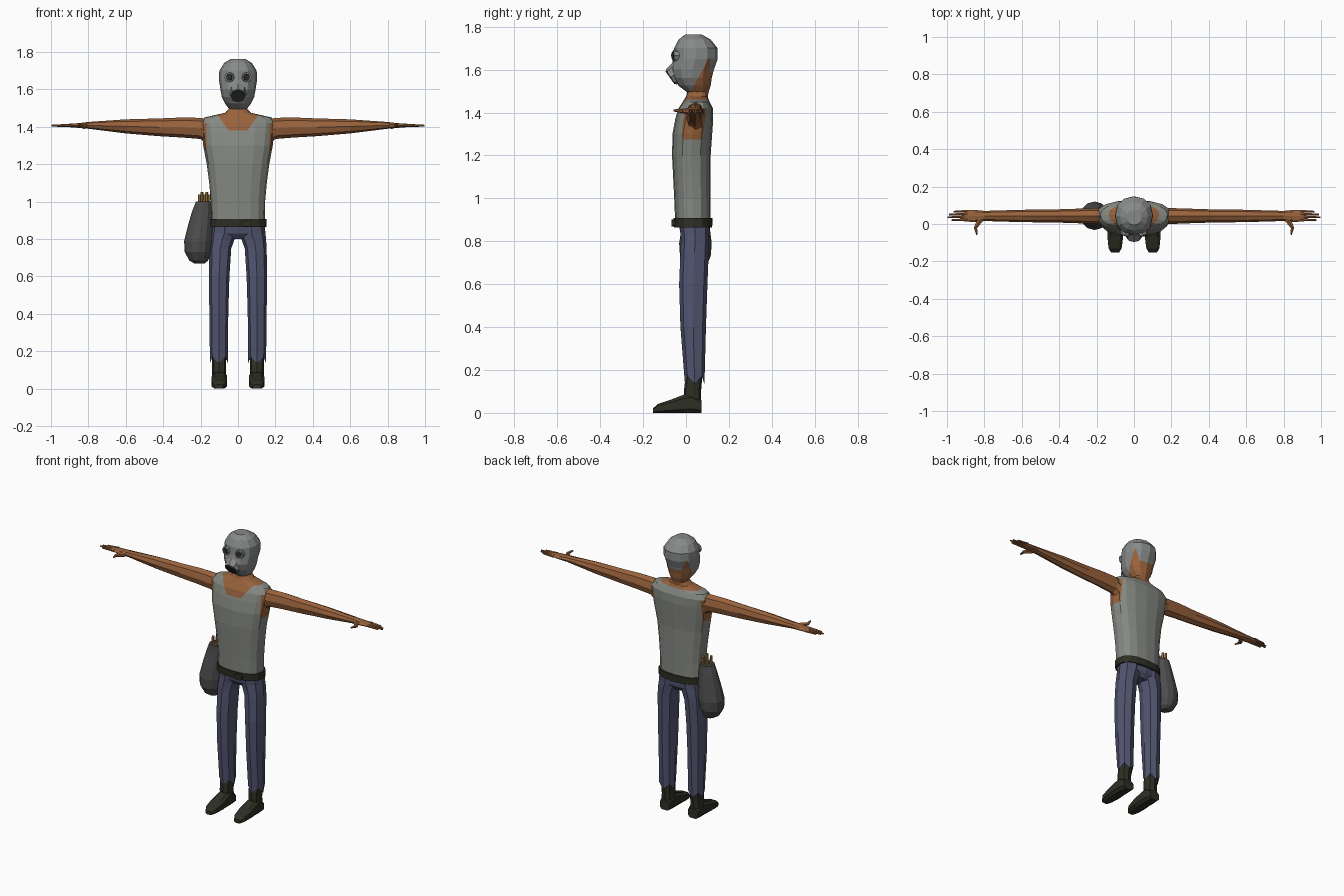
import bpy, bmesh, math
from mathutils import Vector, Matrix

if "Cube" in bpy.data.objects:
    bpy.data.objects.remove(bpy.data.objects["Cube"])


def mat(name, r, g, b):
    m = bpy.data.materials.new(name)
    lin = [((c / 255 + 0.055) / 1.055) ** 2.4 for c in (r, g, b)]
    m.diffuse_color = (*lin, 1)
    m.use_nodes = True
    m.node_tree.nodes["Principled BSDF"].inputs["Base Color"].default_value = m.diffuse_color
    return m


SKIN = mat("skin", 152, 98, 60)
MASK = mat("mask_grey", 134, 138, 136)
SHIRT = mat("shirt_grey", 134, 137, 131)
DENIM = mat("denim", 82, 85, 112)
LEATHER = mat("dark_leather", 46, 47, 36)
BAG = mat("bag_grey", 76, 76, 78)
WOOD = mat("wood", 176, 134, 72)
DARK = mat("dark_glass", 46, 47, 46)


def finish(name, bm, mats):
    bmesh.ops.recalc_face_normals(bm, faces=bm.faces[:])
    me = bpy.data.meshes.new(name)
    bm.to_mesh(me)
    bm.free()
    for m in mats:
        me.materials.append(m)
    ob = bpy.data.objects.new(name, me)
    bpy.context.collection.objects.link(ob)
    return ob


def loft(axis, sections, n=8, p=2.0, phase=0.0, side=1):
    """Sections are (position along axis, a0, a1, b0, b1); side=-1 mirrors in x."""
    angs = [(i + phase) * 2 * math.pi / n for i in range(n)]
    pw = lambda v: math.copysign(abs(v) ** (2 / p), v) if abs(v) > 1e-6 else 0
    unit = [(pw(math.cos(t)), pw(math.sin(t))) for t in angs]
    ma, mb = max(u[0] for u in unit), max(u[1] for u in unit)
    bm = bmesh.new()
    rings = []
    for t, a0, a1, b0, b1 in sections:
        ring = []
        for u, v in unit:
            a = (a0 + a1) / 2 + u / ma * (a1 - a0) / 2
            b = (b0 + b1) / 2 + v / mb * (b1 - b0) / 2
            x, y, z = {"x": (t, a, b), "y": (a, t, b), "z": (a, b, t)}[axis]
            ring.append(bm.verts.new((x * side, y, z)))
        rings.append(ring)
    for r, s in zip(rings, rings[1:]):
        for i in range(n):
            j = (i + 1) % n
            bm.faces.new((r[i], r[j], s[j], s[i]))
    bm.faces.new(rings[0])
    bm.faces.new(rings[-1])
    return bm


def rod(name, start, end, r1, r2, n, m):
    a, b = Vector(start), Vector(end)
    bm = bmesh.new()
    rot = (b - a).to_track_quat("Z", "Y").to_matrix().to_4x4()
    bmesh.ops.create_cone(bm, cap_ends=True, segments=n, radius1=r1, radius2=r2,
                          depth=(b - a).length, matrix=Matrix.Translation((a + b) / 2) @ rot)
    return finish(name, bm, [m])


def cut(bm, co, no):
    bmesh.ops.bisect_plane(bm, geom=bm.verts[:] + bm.edges[:] + bm.faces[:],
                           plane_co=co, plane_no=no, dist=1e-5)


def paint(bm, rule):
    for f in bm.faces:
        if rule(f.calc_center_median()):
            f.material_index = 1


# Torso: sleeveless shirt with skin at the neckline and armholes
bm = loft("z", [(z, -x, x, y0, y1) for z, x, y0, y1 in (
    (.88, .143, -.05, .115), (1.0, .145, -.055, .115), (1.1, .154, -.06, .115),
    (1.2, .167, -.065, .115), (1.3, .186, -.063, .122), (1.37, .193, -.05, .127),
    (1.42, .2, -.035, .125), (1.45, .18, -.015, .11), (1.475, .07, 0, .1),
    (1.5, .045, .01, .1))], n=16, p=2.5)
for s in (1, -1):
    cut(bm, (s * .168, 0, 0), (1, 0, 0))
    cut(bm, (s * .05, 0, 1.38), (-s * 1.4, 0, 1))
cut(bm, (0, 0, 1.38), (0, 0, 1))
cut(bm, (0, 0, 1.275), (0, 0, 1))
cut(bm, (0, 0, 1.46), (0, 0, 1))


def torso_skin(c):
    neckline = c.y < .03 and c.z > 1.38 + max(0, abs(c.x) - .05) * 1.4
    armhole = abs(c.x) > .168 and 1.275 < c.z < 1.4
    return neckline or armhole or c.z > 1.46


paint(bm, torso_skin)
finish("torso", bm, [SHIRT, SKIN])

# Head: mask and hood with a wedge of bare skin from ear to nape
bm = loft("z", [(z, -x, x, y0, y1) for z, x, y0, y1 in (
    (1.46, .045, .01, .1), (1.495, .047, .005, .105), (1.525, .07, -.035, .115),
    (1.56, .087, -.06, .12), (1.6, .094, -.072, .13), (1.65, .102, -.06, .148),
    (1.7, .1, -.055, .147), (1.74, .075, -.035, .115), (1.763, .04, -.005, .075))],
    n=12, p=2.2)
cut(bm, (0, .02, 1.495), (0, 1, -.55))
cut(bm, (0, 0, 1.585), (0, 0, 1))
cut(bm, (0, .112, 0), (0, 1, 0))
paint(bm, lambda c: c.z < 1.49 or (c.y > .02 + (c.z - 1.495) * .55
                                   and (c.z < 1.585 or c.y < .112)))
finish("head", bm, [MASK, SKIN])

# Mask fittings: snout filter and goggles
rod("mask_snout", (0, -.02, 1.6), (0, -.07, 1.566), .055, .043, 8, MASK)
rod("mask_filter", (0, -.068, 1.567), (0, -.075, 1.562), .039, .037, 8, DARK)
for s in (1, -1):
    rod("goggle_rim", (s * .04, -.02, 1.665), (s * .048, -.06, 1.665), .03, .026, 8, MASK)
    rod("goggle_lens", (s * .047, -.058, 1.665), (s * .049, -.064, 1.665), .019, .017, 8, DARK)

# Hips, belt and buckle
finish("hips", loft("z", [(.8, -.07, .07, .0, .085), (.83, -.13, .13, -.025, .108),
                          (.89, -.142, .142, -.035, .112)], n=12, p=2.5), [DENIM])
finish("belt", loft("z", [(.865, -.152, .152, -.055, .122), (.908, -.152, .152, -.058, .124)],
                    n=16, p=2.5), [LEATHER])
finish("buckle", loft("y", [(-.068, .02, .07, .868, .902), (-.045, .02, .07, .868, .902)],
                      n=8, p=5, phase=.5), [LEATHER])

for s in (1, -1):
    # Trouser leg with a zigzag hem
    bm = loft("z", [(.15, .054, .15, -.005, .086), (.4, .052, .153, -.026, .093),
                    (.6, .046, .156, -.032, .1), (.75, .036, .153, -.026, .106),
                    (.8, .018, .15, -.024, .108), (.83, 0, .147, -.025, .108),
                    (.88, 0, .142, -.03, .11)], n=8, p=2.3, side=s)
    bm.verts.ensure_lookup_table()
    for i in range(8):
        bm.verts[i].co.z += .02 if i % 2 else -.015
    finish("trouser_leg", bm, [DENIM])

    # Boot: shaft and foot
    finish("boot_shaft", loft("z", [(.02, .062, .14, -.005, .07), (.1, .064, .138, -.01, .07),
                                    (.19, .062, .14, .0, .078)], n=8, p=2.5, side=s), [LEATHER])
    finish("boot_foot", loft("y", [(.072, .066, .134, 0, .06), (.03, .06, .14, 0, .09),
                                   (-.01, .06, .14, 0, .085), (-.07, .058, .142, 0, .062),
                                   (-.13, .066, .136, 0, .042), (-.153, .08, .122, 0, .022)],
                             n=8, p=3.5, phase=.5, side=s), [LEATHER])

    # Arm, from shoulder to palm
    finish("arm", loft("x", [(.16, 0, .088, 1.3, 1.44), (.2, 0, .085, 1.335, 1.448),
                             (.3, .004, .082, 1.343, 1.45), (.42, .008, .078, 1.35, 1.445),
                             (.6, .01, .076, 1.365, 1.44), (.8, .016, .07, 1.39, 1.426),
                             (.85, .01, .075, 1.394, 1.42), (.91, .014, .076, 1.399, 1.416)],
                       n=8, side=s), [SKIN])
    # Fingers and thumb
    for y, tip in ((.023, .975), (.038, .998), (.053, .99), (.068, .965)):
        rod("finger", (s * .89, y, 1.408), (s * tip, y - .002, 1.406), .009, .005, 6, SKIN)
    rod("thumb_base", (s * .82, .025, 1.406), (s * .848, -.02, 1.407), .018, .01, 6, SKIN)
    rod("thumb_tip", (s * .848, -.016, 1.407), (s * .84, -.057, 1.41), .01, .005, 6, SKIN)

# Hip bag with sticks poking out
finish("hip_bag", loft("z", [(.668, -.23, -.18, .02, .07), (.685, -.26, -.16, -.005, .095),
                             (.73, -.285, -.142, -.028, .115), (.79, -.288, -.133, -.032, .12),
                             (.87, -.268, -.13, -.02, .11), (.95, -.245, -.132, -.005, .098),
                             (1.0, -.225, -.14, .0, .09)], n=12), [BAG])
for i in range(7):
    t = i * 2 * math.pi / 6
    r = .026 if i < 6 else 0
    x, y = -.182 + r * math.cos(t), .045 + r * math.sin(t)
    rod("stick", (x, y, .95), (x + .002, y, 1.045 + .006 * (i % 3 - 1)), .008, .008, 6, WOOD)
